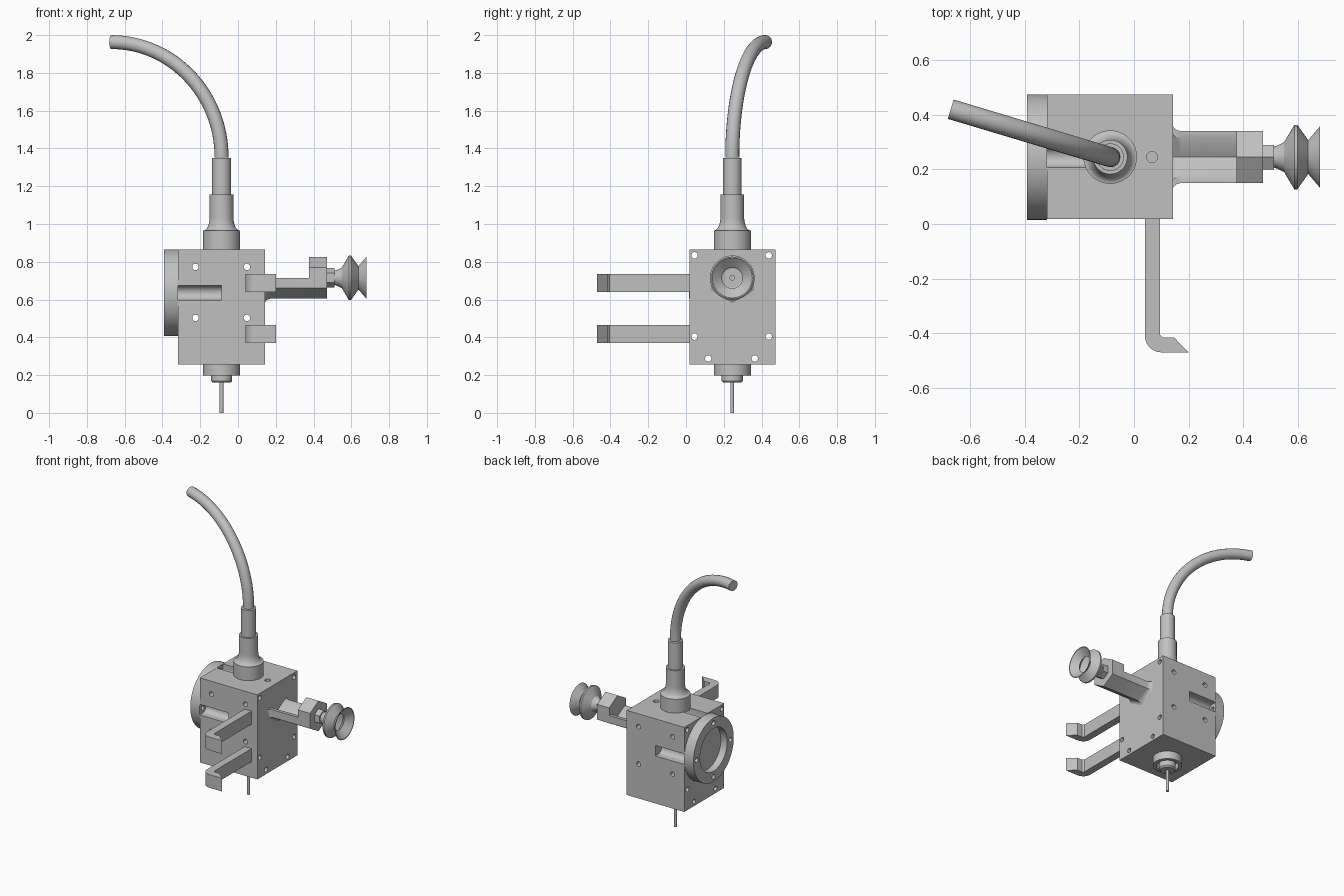
import bpy, bmesh
from math import pi, cos, sin, radians
from mathutils import Matrix, Vector

if "Cube" in bpy.data.objects:
    bpy.data.objects.remove(bpy.data.objects["Cube"], do_unlink=True)

grey = bpy.data.materials.new("light grey metal")
grey.use_nodes = True
grey.diffuse_color = (0.53, 0.53, 0.53, 1)
grey.node_tree.nodes["Principled BSDF"].inputs["Base Color"].default_value = (0.53, 0.53, 0.53, 1)

AXIS_X, AXIS_Y = -0.087, 0.245      # vertical spindle axis
FLANGE_Z, ARM_Z = 0.636, 0.715      # heights of the two sideways axes
ALONG_X = Matrix.Rotation(pi / 2, 4, 'Y')
ALONG_Y = Matrix.Rotation(-pi / 2, 4, 'X')


def select_only(ob):
    bpy.ops.object.select_all(action='DESELECT')
    ob.select_set(True)
    bpy.context.view_layer.objects.active = ob


def finish(name, bm):
    bmesh.ops.remove_doubles(bm, verts=bm.verts, dist=1e-5)
    bmesh.ops.recalc_face_normals(bm, faces=bm.faces)
    mesh = bpy.data.meshes.new(name)
    bm.to_mesh(mesh)
    bm.free()
    ob = bpy.data.objects.new(name, mesh)
    bpy.context.collection.objects.link(ob)
    mesh.materials.append(grey)
    smooth(ob)
    return ob


def smooth(ob):
    select_only(ob)
    bpy.ops.object.shade_smooth_by_angle(angle=radians(30))


def lathe(name, profile, origin, turn=Matrix(), sides=48):
    """Revolve (radius, height) points about an axis through origin."""
    bm = bmesh.new()
    vs = [bm.verts.new((r, 0, h)) for r, h in profile]
    es = [bm.edges.new(pair) for pair in zip(vs, vs[1:])]
    bmesh.ops.spin(bm, geom=vs + es, cent=(0, 0, 0), axis=(0, 0, 1),
                   angle=2 * pi, steps=sides, use_duplicate=False)
    bmesh.ops.transform(bm, matrix=Matrix.Translation(origin) @ turn, verts=bm.verts)
    return finish(name, bm)


def rod(name, radius, length, origin, turn=Matrix(), sides=24):
    return lathe(name, [(0, 0), (radius, 0), (radius, length), (0, length)], origin, turn, sides)


def loft(name, rings):
    """Skin matching rings of points and cap both ends."""
    bm = bmesh.new()
    loops = [[bm.verts.new(p) for p in ring] for ring in rings]
    n = len(loops[0])
    for a, b in zip(loops, loops[1:]):
        for i in range(n):
            bm.faces.new((a[i], a[(i + 1) % n], b[(i + 1) % n], b[i]))
    bm.faces.new(loops[0])
    bm.faces.new(loops[-1])
    return finish(name, bm)


def box(name, lo, hi):
    return loft(name, [[(lo[0], lo[1], z), (hi[0], lo[1], z), (hi[0], hi[1], z), (lo[0], hi[1], z)]
                       for z in (lo[2], hi[2])])


def cut(ob, cutters):
    for cutter in cutters:
        cutter.hide_render = True
        mod = ob.modifiers.new("cut", 'BOOLEAN')
        mod.operation, mod.solver, mod.object = 'DIFFERENCE', 'EXACT', cutter
        select_only(ob)
        bpy.ops.object.modifier_apply(modifier=mod.name)
        bpy.data.objects.remove(cutter, do_unlink=True)
    smooth(ob)


# Main block with drilled holes and screw access grooves
block = box("main_block", (-0.318, 0.018, 0.255), (0.142, 0.474, 0.866))
cutters = [rod("drill", 0.017, 0.8, (x, -0.1, z), ALONG_Y)
           for x in (-0.225, 0.047) for z in (0.773, 0.503)]
for y, z in [(0.045, 0.834), (0.438, 0.834), (0.045, 0.404), (0.438, 0.404), (0.118, 0.288), (0.364, 0.288)]:
    cutters.append(rod("drill", 0.017, 0.8, (-0.5, y, z), ALONG_X))
cutters.append(rod("drill", 0.02, 0.16, (0.066, AXIS_Y, 0.81)))
G = 0.038
for dy, dz in [(-1, 0), (1, 0), (0, 1)]:
    # U-shaped channel, open at the outer face
    side = Vector((0, -dz, dy)) * G
    out = Vector((0, dy, dz))
    ring = [out * 0.1 + side, out * 0.1 - side]
    ring += [-side * cos(pi * i / 12) - out * G * sin(pi * i / 12) for i in range(13)]
    base = Vector((0, AXIS_Y, FLANGE_Z)) + out * 0.195
    cutters.append(loft("groove", [[base + p + Vector((x, 0, 0)) for p in ring]
                                   for x in (-0.4, -0.087)]))
cut(block, cutters)

# Round flange on the side, recessed and drilled
flange = lathe("side_flange", [(0, 0.05), (0.155, 0.05), (0.155, 0), (0.23, 0), (0.23, 0.074), (0, 0.074)],
               (-0.392, AXIS_Y, FLANGE_Z), ALONG_X, 64)
cut(flange, [rod("drill", 0.017, 0.3, (-0.5, AXIS_Y + 0.193 * cos(a), FLANGE_Z + 0.193 * sin(a)), ALONG_X)
             for a in (0, pi / 2, pi, 3 * pi / 2)])

# Cable gland on top: wide collar, filleted neck, thin sleeve
fillet = [(0.098 - 0.035 * sin(t), 1.035 - 0.07 * cos(t)) for t in (i * pi / 16 for i in range(9))]
lathe("cable_gland", [(0, 0.86), (0.098, 0.86)] + fillet + [(0.063, 1.155), (0.05, 1.155), (0.05, 1.35), (0, 1.35)],
      (AXIS_X, AXIS_Y, 0))

# Cable: a quarter circle bending backwards and to the side
R, K = 0.61, 0.61 * 0.5523
heading = Vector((-0.583, 0.175, 0)).normalized()
start = Vector((AXIS_X, AXIS_Y, 1.353))
end = start + heading * R + Vector((0, 0, R))
curve = bpy.data.curves.new("cable", 'CURVE')
curve.dimensions = '3D'
curve.bevel_depth, curve.bevel_resolution, curve.resolution_u = 0.037, 6, 32
curve.use_fill_caps = True
spline = curve.splines.new('BEZIER')
spline.bezier_points.add(1)
for point, co, tangent in zip(spline.bezier_points, (start, end), (Vector((0, 0, K)), heading * K)):
    point.co, point.handle_left, point.handle_right = co, co - tangent, co + tangent
cable = bpy.data.objects.new("cable", curve)
bpy.context.collection.objects.link(cable)
curve.materials.append(grey)
select_only(cable)
bpy.ops.object.convert(target='MESH')
smooth(bpy.context.object)

# Underside: hollow collar, nozzle nut and needle
lathe("bottom_collar", [(0, 0.26), (0.098, 0.26), (0.098, 0.197), (0.075, 0.197), (0.075, 0.24), (0, 0.24)],
      (AXIS_X, AXIS_Y, 0))
lathe("nozzle_nut", [(0, 0.25), (0.056, 0.25), (0.056, 0.17), (0.048, 0.16), (0, 0.16)], (AXIS_X, AXIS_Y, 0))
rod("needle", 0.01, 0.17, (AXIS_X, AXIS_Y, 0))

# Two hooked fingers on the front
corner = [(0.1 - 0.06 * cos(t), -0.41 - 0.06 * sin(t)) for t in (i * pi / 16 for i in range(9))]
hook = [(0.095, 0.02), (0.04, 0.02)] + corner + [(0.2, -0.47), (0.147, -0.416), (0.105, -0.416), (0.095, -0.406)]
for name, z in (("upper_finger", 0.641), ("lower_finger", 0.37)):
    loft(name, [[(x, y, h) for x, y in hook] for h in (z, z + 0.095)])

# Side arm: half hexagon trough with a V groove, flared at the block
trough = [(-0.095, 0), (-0.095, -0.055), (0, -0.11), (0.095, -0.055), (0.095, 0), (0.07, 0), (0, -0.04), (-0.07, 0)]
flare = [(0.14, 1.25), (0.147, 1.12), (0.157, 1.04), (0.172, 1), (0.38, 1)]
loft("arm_trough", [[(x, AXIS_Y + y * s, ARM_Z + z * s) for y, z in trough] for x, s in flare])
hexagon = [(0.11 * sin(i * pi / 3), 0.11 * cos(i * pi / 3)) for i in range(6)]
loft("arm_end_block", [[(x, AXIS_Y + y, ARM_Z + z) for y, z in hexagon] for x in (0.375, 0.472)])

# Suction cup: hex nut and hollow bellows
rod("cup_nut", 0.052, 0.042, (0.47, AXIS_Y, ARM_Z), ALONG_X, 6)
lathe("suction_cup", [(0, 0.5), (0.035, 0.5), (0.042, 0.525), (0.055, 0.55), (0.118, 0.587), (0.118, 0.598),
                      (0.062, 0.638), (0.112, 0.681), (0.106, 0.681), (0.055, 0.638), (0.105, 0.595),
                      (0.05, 0.562), (0.012, 0.562), (0.012, 0.52), (0, 0.52)],
      (0, AXIS_Y, ARM_Z), ALONG_X)
